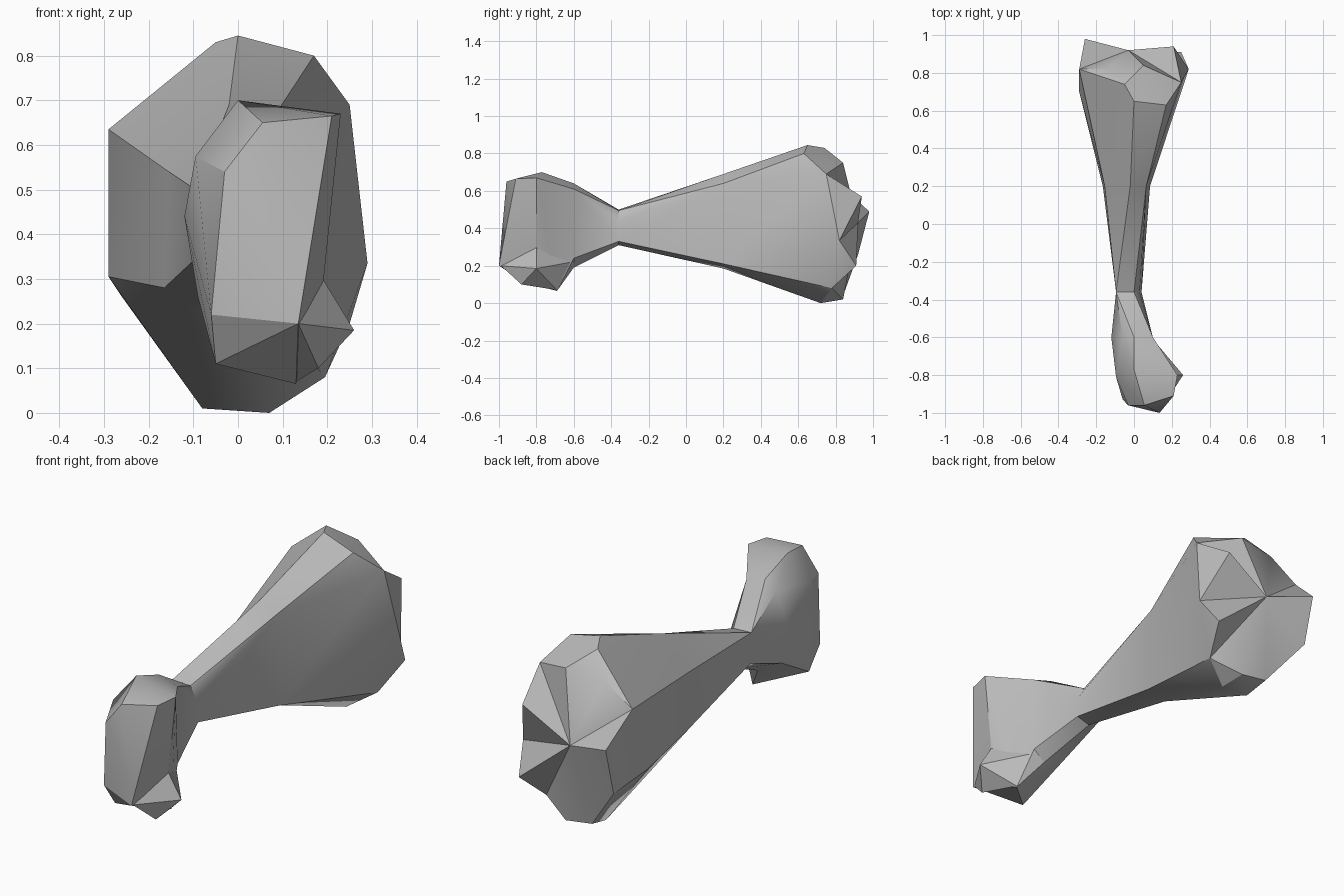
import bpy
import bmesh
from mathutils import Vector

default = bpy.data.objects.get("Cube")
if default:
    bpy.data.objects.remove(default, do_unlink=True)


def make_material(name, colour):
    material = bpy.data.materials.new(name)
    material.use_nodes = True
    material.diffuse_color = colour
    material.node_tree.nodes["Principled BSDF"].inputs["Base Color"].default_value = colour
    return material


bone_grey = make_material("bone grey", (0.5, 0.5, 0.5, 1))


def section(bm, y, outline):
    """Add one cross-section of the bone, given as (x, z) points."""
    return [bm.verts.new((x, y, z)) for x, z in outline]


def knobs(bm, points):
    """Add the free corner points of a rounded end."""
    return [bm.verts.new(point) for point in points]


def skin(bm, first, second, open_rings):
    """Stretch a hull over two groups and leave it open at shared sections."""
    before = set(bm.faces)
    bmesh.ops.convex_hull(bm, input=first + second, use_existing_faces=False)
    rings = [set(ring) for ring in open_rings]
    caps = [face for face in bm.faces if face not in before
            and any(set(face.verts) <= ring for ring in rings)]
    bmesh.ops.delete(bm, geom=caps, context="FACES_ONLY")


def finish(bm, name):
    """Turn the mesh into a shaded object."""
    loose = [edge for edge in bm.edges if not edge.link_faces]
    bmesh.ops.delete(bm, geom=loose, context="EDGES")
    bmesh.ops.recalc_face_normals(bm, faces=bm.faces[:])
    mesh = bpy.data.meshes.new(name)
    bm.to_mesh(mesh)
    bm.free()
    mesh.materials.append(bone_grey)
    obj = bpy.data.objects.new(name, mesh)
    bpy.context.collection.objects.link(obj)
    bpy.ops.object.select_all(action="DESELECT")
    obj.select_set(True)
    bpy.context.view_layer.objects.active = obj
    bpy.ops.object.shade_smooth_by_angle(angle=0.5)
    return obj


# Cross-sections along the bone
bm = bmesh.new()
ankle = section(bm, -0.6, [(-0.12, 0.44), (-0.06, 0.6), (0, 0.64), (0.1, 0.61),
                           (0.1, 0.24), (0.04, 0.19), (-0.09, 0.26)])
neck = section(bm, -0.36, [(-0.095, 0.5), (0, 0.495), (0.03, 0.44),
                           (0.04, 0.33), (-0.03, 0.31), (-0.09, 0.35)])
shaft = section(bm, 0.2, [(-0.155, 0.54), (-0.02, 0.69), (0.065, 0.64),
                          (0.085, 0.21), (-0.02, 0.185), (-0.165, 0.28)])

# Small end
toe = knobs(bm, [
    (-0.03, -0.96, 0.54), (0.055, -0.96, 0.65), (0.21, -0.91, 0.665),
    (0.135, -1, 0.2), (-0.06, -0.93, 0.22), (0, -0.77, 0.7),
    (0.23, -0.8, 0.67), (-0.095, -0.81, 0.575), (-0.05, -0.86, 0.11),
    (0.13, -0.69, 0.065), (0.19, -0.8, 0.28)])

# Large end
head = knobs(bm, [
    (0, 0.65, 0.845), (0.17, 0.63, 0.8), (0.25, 0.75, 0.69),
    (0.29, 0.82, 0.335), (0.25, 0.91, 0.2), (0.195, 0.78, 0.08),
    (0.07, 0.72, 0), (-0.08, 0.72, 0.01), (0.05, 0.84, 0.02),
    (-0.09, 0.84, 0.04), (-0.29, 0.7, 0.305), (-0.29, 0.82, 0.635),
    (-0.26, 0.92, 0.26), (-0.26, 0.98, 0.49), (-0.14, 0.82, 0.73),
    (-0.05, 0.74, 0.83), (0.05, 0.84, 0.75), (0.21, 0.94, 0.57),
    (0.19, 1, 0.4)])

skin(bm, toe, ankle, [ankle])
skin(bm, ankle, neck, [ankle, neck])
skin(bm, neck, shaft, [neck, shaft])
skin(bm, shaft, head, [shaft])
bmesh.ops.recalc_face_normals(bm, faces=bm.faces[:])

# Joint hollow: press the rear of the large end inwards
rear = [face for face in bm.faces
        if face.normal.y > 0.4 and face.calc_center_median().y > 0.8]
region = bmesh.ops.dissolve_faces(bm, faces=rear, use_verts=False)["region"]
hollow = bmesh.ops.poke(bm, faces=region)["verts"]
for vert in hollow:
    vert.co = Vector((-0.03, 0.92, 0.43))
finish(bm, "bone")

# Pointed spur low on the side of the small end
bm = bmesh.new()
spur = knobs(bm, [(0.26, -0.8, 0.185), (0.19, -0.8, 0.3), (0.135, -0.99, 0.2),
                  (0.18, -0.88, 0.1), (0.13, -0.69, 0.07), (0.1, -0.61, 0.22)])
skin(bm, spur, [], [])
finish(bm, "side_spur")
